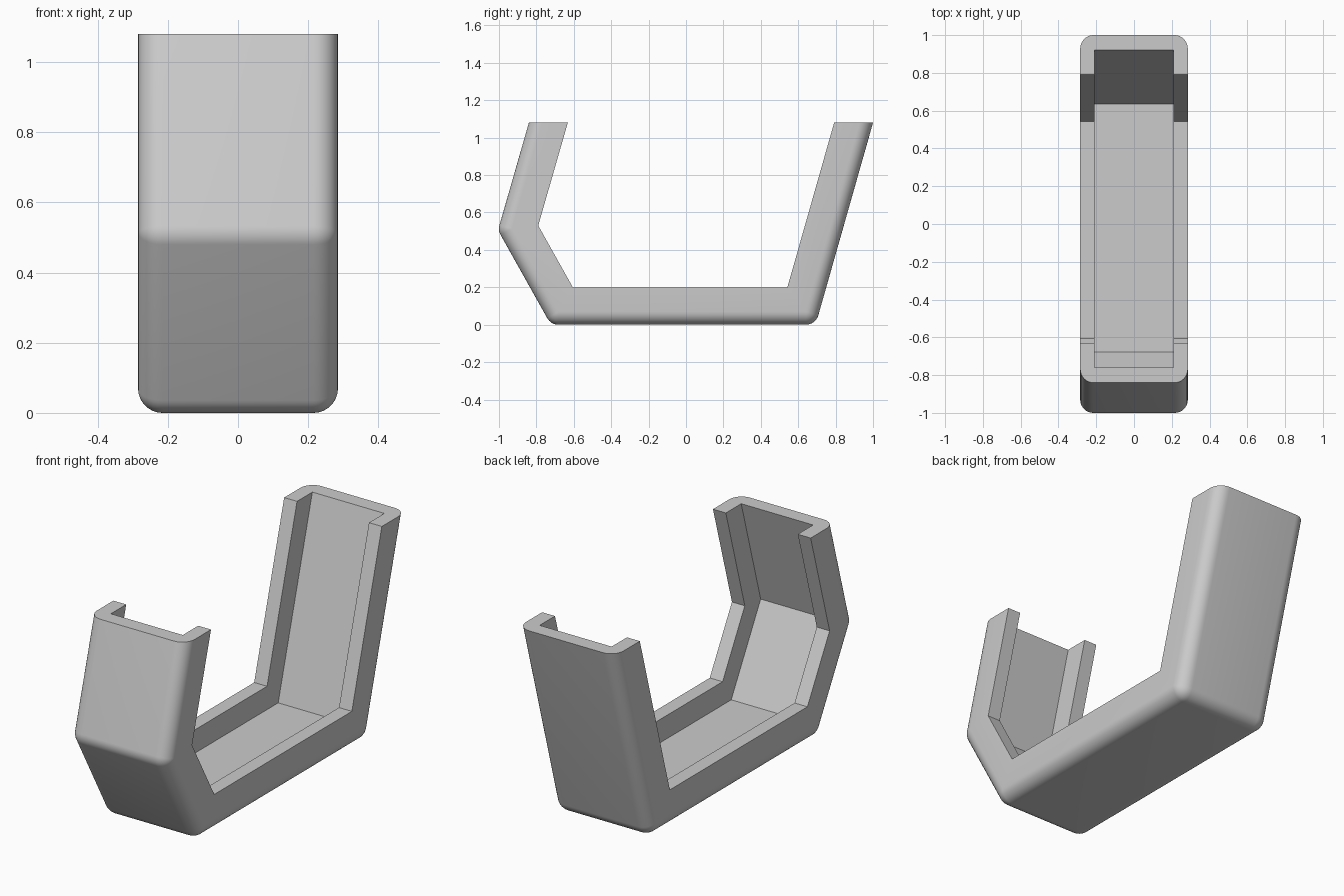
import bpy, bmesh, math
from mathutils import Vector

if "Cube" in bpy.data.objects:
    bpy.data.objects.remove(bpy.data.objects["Cube"])

DEPTH, HALF_W, INNER_W, FLOOR, R = 0.20, 0.285, 0.21, 0.077, 0.07
TOP, SEG = 1.08, 8

# Rim line in (y, z), front top to back top
RIM = [Vector(p) for p in ((-0.632, TOP), (-0.79, 0.53), (-0.605, 0.2),
                           (0.542, 0.2), (0.792, TOP))]
NORMALS = []
for a, b in zip(RIM, RIM[1:]):
    d = (b - a).normalized()
    NORMALS.append(Vector((d.y, -d.x)))      # points to the outside


def mitre(i, depth):
    """Corner i of the rim line, moved out to the given depth below the skin."""
    n1, n2 = NORMALS[i - 1], NORMALS[i]
    return RIM[i] + (n1 + n2) * ((DEPTH - depth) / (1 + n1.dot(n2)))


def end(i, n, depth):
    """End of the line at this depth, cut level at the top."""
    return RIM[i] + Vector(((DEPTH - depth) / n.x, 0))


def path(depth):
    """Line at this depth; bends are rounded near the outer skin."""
    pts = [end(0, NORMALS[0], depth)]
    for i in range(1, len(RIM) - 1):
        n1, n2 = NORMALS[i - 1], NORMALS[i]
        turn = n1.angle(n2)
        for k in range(SEG + 1):
            if depth < R:
                t = k / SEG
                ray = (n1 * math.sin((1 - t) * turn) + n2 * math.sin(t * turn)) / math.sin(turn)
                pts.append(mitre(i, R) + ray * (R - depth))
            else:
                pts.append(mitre(i, depth))
    pts.append(end(-1, NORMALS[-1], depth))
    return pts


# Channel section as (x, depth): left half, then mirrored
half = [(-INNER_W, FLOOR), (-INNER_W, DEPTH), (-HALF_W, DEPTH)]
for k in range(SEG + 1):
    a = math.pi / 2 * k / SEG
    half.append((-HALF_W + R - R * math.cos(a), R - R * math.sin(a)))
section = half + [(-x, d) for x, d in reversed(half)]

# Sweep the section along the bent path
bm = bmesh.new()
rows = [[bm.verts.new((x, p.x, p.y)) for p in path(d)] for x, d in section]
count = len(rows)
for i in range(count):
    r1, r2 = rows[i], rows[(i + 1) % count]
    for j in range(len(r1) - 1):
        bm.faces.new((r1[j], r1[j + 1], r2[j + 1], r2[j]))
bm.faces.new([r[0] for r in rows])
bm.faces.new([r[-1] for r in reversed(rows)])
bmesh.ops.remove_doubles(bm, verts=bm.verts, dist=1e-5)
bmesh.ops.recalc_face_normals(bm, faces=bm.faces)

mesh = bpy.data.meshes.new("bent_channel")
bm.to_mesh(mesh)
bm.free()
channel = bpy.data.objects.new("bent_channel", mesh)
bpy.context.collection.objects.link(channel)

grey = bpy.data.materials.new("light_grey")
grey.diffuse_color = (0.6, 0.6, 0.6, 1)
grey.use_nodes = True
grey.node_tree.nodes["Principled BSDF"].inputs["Base Color"].default_value = grey.diffuse_color
mesh.materials.append(grey)

bpy.context.view_layer.objects.active = channel
channel.select_set(True)
bpy.ops.object.shade_smooth_by_angle(angle=math.radians(30))
